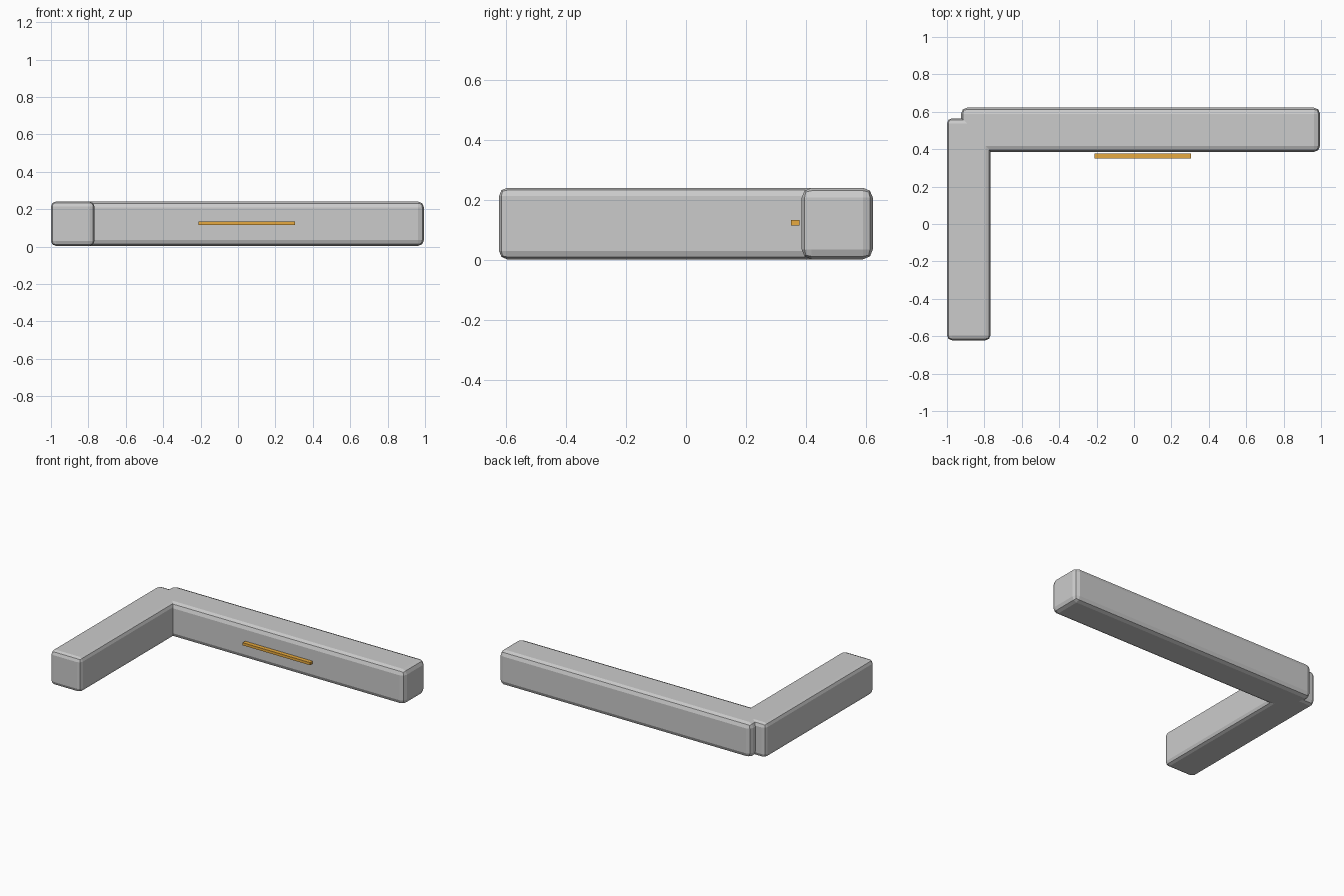
import bpy

if "Cube" in bpy.data.objects:
    bpy.data.objects.remove(bpy.data.objects["Cube"])


def box(name, lo, hi, bevel=0.0, segments=2):
    """Axis-aligned box between two corners, with optional rounded edges."""
    bpy.ops.mesh.primitive_cube_add(
        size=1, location=[(a + b) / 2 for a, b in zip(lo, hi)])
    ob = bpy.context.object
    ob.name = name
    ob.scale = [b - a for a, b in zip(lo, hi)]
    bpy.ops.object.transform_apply(location=False, rotation=False, scale=True)
    if bevel:
        mod = ob.modifiers.new("Bevel", 'BEVEL')
        mod.width = bevel
        mod.segments = segments
    return ob


# Two rounded bars forming the L
box("long_bar", (-0.925, 0.385, 0.003), (0.995, 0.622, 0.241), 0.033)
box("side_bar", (-1.0, -0.622, 0.003), (-0.767, 0.565, 0.241), 0.027)

# Thin accent strip in front of the long bar
strip = box("accent_strip", (-0.21, 0.35, 0.115), (0.305, 0.378, 0.133))
mat = bpy.data.materials.new("amber")
mat.diffuse_color = (0.8, 0.4, 0.05, 1)
mat.use_nodes = True
mat.node_tree.nodes["Principled BSDF"].inputs["Base Color"].default_value = mat.diffuse_color
strip.data.materials.append(mat)
